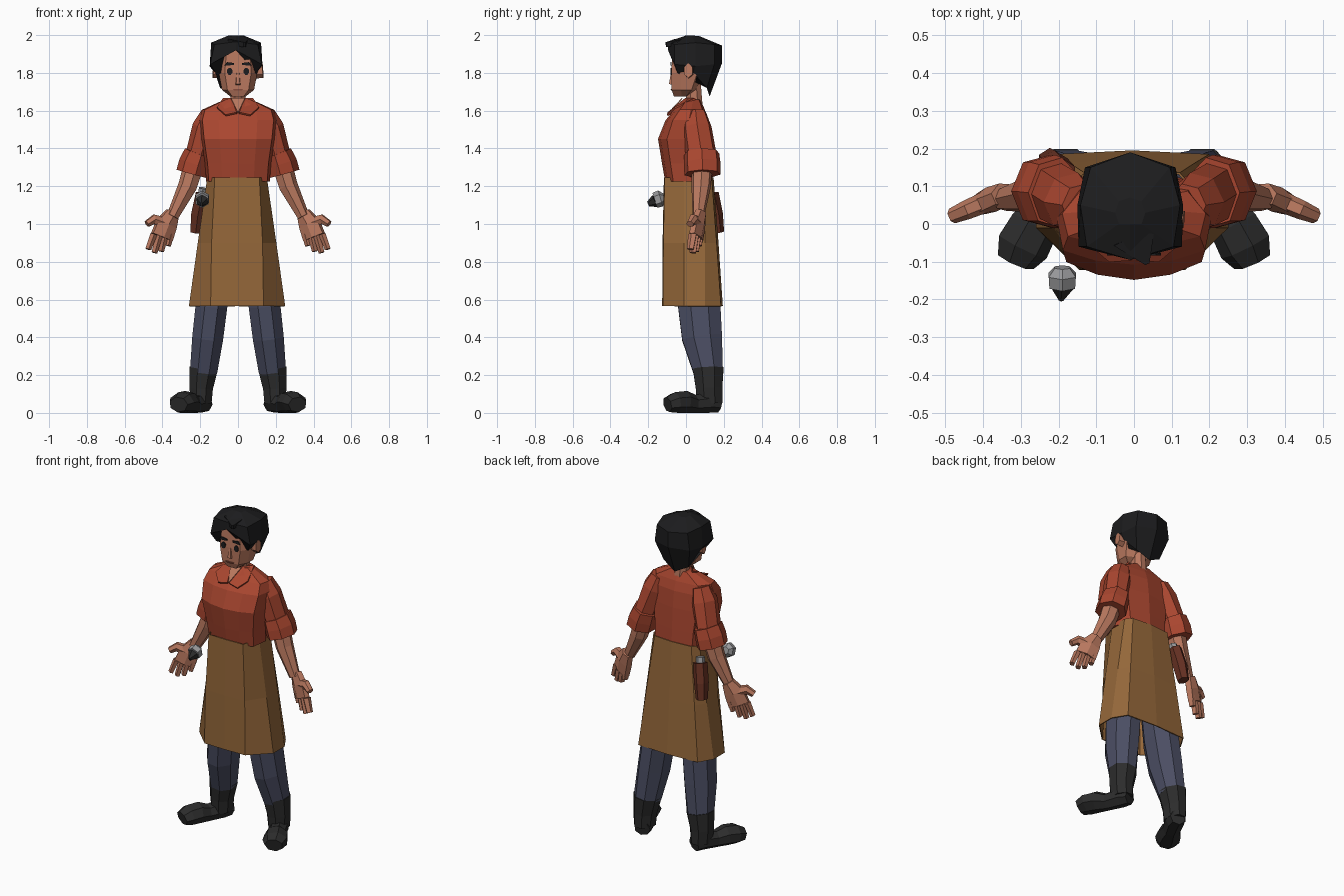
import bpy, bmesh, math
from mathutils import Vector


def material(name, rgb):
    m = bpy.data.materials.new(name)
    m.diffuse_color = (*rgb, 1)
    return m


SKIN = material("skin", (0.49, 0.19, 0.115))
LIP = material("lip", (0.27, 0.08, 0.05))
HAIR = material("hair_black", (0.012, 0.012, 0.013))
SHIRT = material("shirt_red", (0.40, 0.062, 0.029))
APRON = material("apron_tan", (0.30, 0.137, 0.042))
DENIM = material("denim_blue", (0.07, 0.076, 0.125))
BOOT = material("boot_charcoal", (0.025, 0.025, 0.025))
LEATHER = material("leather_brown", (0.13, 0.03, 0.016))
METAL = material("metal_grey", (0.32, 0.32, 0.33))


def loft(name, rings, mat, caps=True):
    """Skin a list of equal-length closed rings with flat faces."""
    bm = bmesh.new()
    vs = [[bm.verts.new(p) for p in r] for r in rings]
    n = len(rings[0])
    for a, b in zip(vs, vs[1:]):
        for i in range(n):
            bm.faces.new((a[i], a[(i + 1) % n], b[(i + 1) % n], b[i]))
    if caps:
        bm.faces.new(vs[0][::-1])
        bm.faces.new(vs[-1])
    bmesh.ops.recalc_face_normals(bm, faces=bm.faces)
    me = bpy.data.meshes.new(name)
    bm.to_mesh(me)
    bm.free()
    me.materials.append(mat)
    ob = bpy.data.objects.new(name, me)
    bpy.context.collection.objects.link(ob)
    return ob


def tube(name, path, mat, sides=8, ref=(0, 1, 0), s=1):
    """Limb along points (x, y, z, half width, half depth); s mirrors x."""
    pts = [Vector(p[:3]) for p in path]
    k = 1 / math.cos(math.pi / sides)
    rings = []
    for i, p in enumerate(path):
        t = (pts[min(i + 1, len(pts) - 1)] - pts[max(i - 1, 0)]).normalized()
        u = Vector(ref).cross(t).normalized()
        v = t.cross(u)
        ring = []
        for j in range(sides):
            a = math.tau * (j + 0.5) / sides
            q = pts[i] + u * (p[3] * k * math.cos(a)) + v * (p[4] * k * math.sin(a))
            ring.append((q.x * s, q.y, q.z))
        rings.append(ring)
    return loft(name, rings, mat)


def sym(half, dx=0):
    """Close a half ring (front to back, x >= 0) by mirroring."""
    back = [(-x, y, z) for x, y, z in reversed(half) if x > 1e-6]
    return [(x + dx, y, z) for x, y, z in list(half) + back]


def plate(name, pts, mat, thick=0.006):
    """Thin flat polygon."""
    me = bpy.data.meshes.new(name)
    me.from_pydata(pts, [], [tuple(range(len(pts)))])
    me.materials.append(mat)
    ob = bpy.data.objects.new(name, me)
    bpy.context.collection.objects.link(ob)
    mod = ob.modifiers.new("thickness", "SOLIDIFY")
    mod.thickness = thick
    mod.offset = 0
    return ob


# Shirt body: height, half width, front y, back y
SHAPE = [(0, 0), (0.5, 0.05), (0.92, 0.17), (1, 0.55), (0.75, 0.92), (0, 1)]
body = [(1.225, .168, -.11, .142), (1.32, .175, -.127, .138), (1.45, .195, -.148, .13),
        (1.55, .205, -.108, .118), (1.605, .19, -.06, .10), (1.66, .068, -.008, .075)]
loft("shirt", [sym([(fx * w, yf + fy * (yb - yf), z) for fx, fy in SHAPE])
               for z, w, yf, yb in body], SHIRT)
plate("neck_opening", [(-.037, -.02, 1.665), (.037, -.02, 1.665), (0, -.092, 1.588)], SKIN)


# Apron skirt: open shell, flared downwards
def apron_ring(z, front, side, yf, yb):
    return sym([(0, yf - .004, z), (front, yf, z), (side, -.01, z), (side, .1, z),
                (side * .8, yb - .01, z), (0, yb, z)], -.005)


apron = loft("apron", [apron_ring(.565, .14, .255, -.122, .195),
                       apron_ring(.90, .135, .208, -.12, .172),
                       apron_ring(1.245, .118, .158, -.113, .146)], APRON, caps=False)
mod = apron.modifiers.new("cloth", "SOLIDIFY")
mod.thickness = .006
mod.offset = -1


# Head and neck
def head_ring(z, f, w, yf, yb):
    return sym([(f, yf, z), (w, yf * .35, z), (w, yb * .6, z), (w * .5, yb, z)])


loft("head", [head_ring(1.675, .03, .04, -.064, .0), head_ring(1.71, .056, .085, -.076, .05),
              head_ring(1.80, .07, .102, -.078, .10), head_ring(1.93, .06, .098, -.07, .11)], SKIN)
tube("neck", [(0, .05, 1.57, .042, .042), (0, .035, 1.76, .04, .042)], SKIN)
loft("nose", [sym([(.014, -.072, 1.735), (.01, -.09, 1.742)]),
              sym([(.008, -.072, 1.80), (.006, -.08, 1.80)])], SKIN)
plate("mouth", [(-.028, -.078, 1.715), (.028, -.078, 1.715), (.02, -.077, 1.706),
                (-.02, -.077, 1.706)], LIP)

# Hair: short cap, parted fringe, pointed nape
loft("hair", [
    sym([(0, .0, 1.998), (.03, .0, 1.996), (.04, .03, 1.998), (.03, .06, 1.995), (0, .07, 1.995)], -.01),
    sym([(0, -.095, 1.965), (.115, -.06, 1.95), (.132, .05, 1.96), (.105, .15, 1.95), (0, .19, 1.945)], -.01),
    sym([(0, -.095, 1.92), (.137, -.06, 1.845), (.14, .05, 1.835), (.12, .15, 1.845), (0, .19, 1.85)], -.01),
    sym([(0, -.055, 1.925), (.108, -.045, 1.80), (.112, .04, 1.80), (.085, .11, 1.72), (0, .125, 1.675)], -.01),
], HAIR)
tube("fringe", [(0, -.03, 1.96, .06, .02), (.035, -.105, 1.95, .006, .012)], HAIR, 4, (0, 0, 1))

for s, side in ((1, "left"), (-1, "right")):
    # Face details and collar
    tube("ear_" + side, [(.095, .015, 1.81, .024, .034), (.132, .012, 1.812, .022, .034)],
         SKIN, 6, (0, 0, 1), s)
    tube("eye_" + side, [(.044, -.083, 1.808, .014, .018), (.044, -.076, 1.808, .014, .018)],
         HAIR, 8, (0, 0, 1), s)
    plate("brow_" + side, [(s * .02, -.08, 1.842), (s * .072, -.08, 1.838),
                           (s * .058, -.08, 1.857), (s * .02, -.08, 1.852)], HAIR)
    plate("collar_" + side, [(s * .035, .0, 1.664), (s * .078, .05, 1.664),
                             (s * .11, -.06, 1.615), (s * .065, -.098, 1.575),
                             (s * .006, -.094, 1.588)], SHIRT, .01)

    # Arms
    tube("sleeve_" + side, [(.14, .05, 1.59, .048, .052), (.167, .058, 1.51, .068, .072),
                            (.21, .08, 1.37, .06, .075)], SHIRT, 7, s=s)
    tube("cuff_" + side, [(.208, .083, 1.375, .069, .086), (.228, .086, 1.32, .077, .09),
                          (.243, .087, 1.265, .077, .088)], SHIRT, 7, s=s)
    tube("forearm_" + side, [(.235, .085, 1.30, .05, .05), (.265, .08, 1.2, .047, .047),
                             (.345, .065, 1.04, .03, .028)], SKIN, 7, s=s)

    # Hands: palm, four fingers and an outward thumb on a slanted plane
    def on_hand(x, z, a, b):
        return (x, .085 - .42 * (x - .33), z, a, b)

    normal = (.4, .9, 0)
    tube("palm_" + side, [on_hand(.345, 1.06, .034, .027), on_hand(.378, 1.0, .056, .03),
                          on_hand(.403, .93, .06, .026)], SKIN, 6, normal, s)
    for i, (tx, tz) in enumerate([(.372, .885), (.408, .855), (.443, .848), (.476, .866)]):
        bx = .357 + .03 * i
        tube("finger_%s_%d" % (side, i + 1),
             [on_hand(bx, .945, .0155, .02), on_hand(tx, tz, .013, .016)], SKIN, 5, normal, s)
    tube("thumb_" + side, [on_hand(.38, 1.0, .032, .025), on_hand(.445, 1.025, .024, .022),
                           on_hand(.482, 1.0, .017, .018)], SKIN, 6, normal, s)

    # Legs, boot shafts and splayed feet
    tube("trouser_leg_" + side, [(.09, .03, 1.1, .05, .07), (.115, .045, .8, .07, .09),
                                 (.14, .07, .57, .084, .112), (.16, .085, .4, .082, .106),
                                 (.182, .118, .22, .072, .078)], DENIM, 8, s=s)
    tube("boot_shaft_" + side, [(.182, .118, .235, .075, .081), (.195, .122, .13, .062, .07),
                                (.195, .125, .05, .055, .068)], BOOT, 8, s=s)
    tube("foot_" + side, [(.178, .175, .045, .042, .04), (.196, .125, .055, .052, .05),
                          (.238, .045, .047, .046, .045), (.268, -.005, .058, .062, .054),
                          (.297, -.058, .055, .066, .051), (.315, -.098, .044, .048, .038)],
         BOOT, 7, (0, 0, 1), s)

# Tool holster on the right hip
tube("holster", [(-.19, .13, 1.16, .034, .038), (-.212, .152, 1.05, .036, .038),
                 (-.224, .165, .955, .028, .032)], LEATHER, 6)
tube("tool_handle", [(-.185, .12, 1.19, .022, .022), (-.192, .13, 1.14, .022, .022)], METAL, 6)

# Small metal tool tip in front of the hip
tube("tool_tip", [(-.19, -.115, 1.14, .02, .02), (-.19, -.135, 1.135, .036, .038),
                  (-.19, -.165, 1.125, .034, .036)], METAL, 6, (0, 0, 1))
tube("tool_point", [(-.19, -.163, 1.122, .03, .03), (-.193, -.2, 1.105, .006, .012)],
     BOOT, 6, (0, 0, 1))
